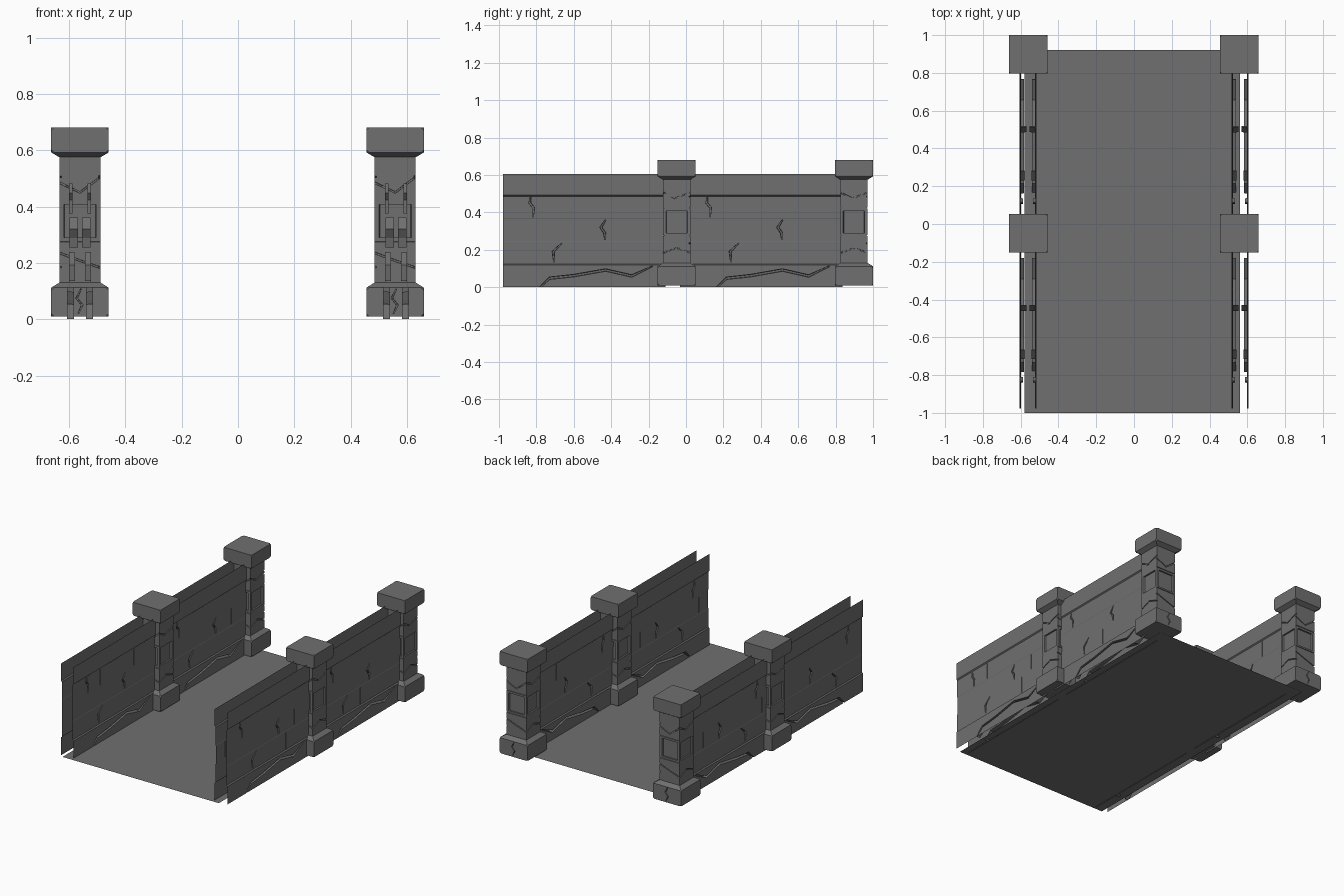
import bpy, bmesh, math
from mathutils import Vector

if "Cube" in bpy.data.objects:
    bpy.data.objects.remove(bpy.data.objects["Cube"])

stone = bpy.data.materials.new("dark_stone")
stone.diffuse_color = (.16, .16, .16, 1)
stone.use_nodes = True
stone.node_tree.nodes["Principled BSDF"].inputs["Base Color"].default_value = stone.diffuse_color


def finish(bm, name):
    bmesh.ops.recalc_face_normals(bm, faces=bm.faces[:])
    me = bpy.data.meshes.new(name)
    bm.to_mesh(me)
    bm.free()
    me.materials.append(stone)
    ob = bpy.data.objects.new(name, me)
    bpy.context.collection.objects.link(ob)
    return ob


def groove(bm, pts, w, d0, d1, place, inner=0.6, tip=0.4):
    """Closed ribbon prism along a polyline, used to carve cracks."""
    pts = [Vector(p) for p in pts]
    rings = []
    for i, p in enumerate(pts):
        t = (pts[min(i + 1, len(pts) - 1)] - pts[max(i - 1, 0)]).normalized()
        n = Vector((-t.y, t.x)) * w / 2
        if i in (0, len(pts) - 1):
            n *= tip
        quad = [(p + n, d0), (p - n, d0), (p - n * inner, d1), (p + n * inner, d1)]
        rings.append([bm.verts.new(place(q.x, q.y, d)) for q, d in quad])
    for a, b in zip(rings, rings[1:]):
        for k in range(4):
            bm.faces.new((a[k], a[(k + 1) % 4], b[(k + 1) % 4], b[k]))
    bm.faces.new(rings[0])
    bm.faces.new(rings[-1][::-1])


def carve(ob, cutter_bm):
    cutter = finish(cutter_bm, "crack_cutter")
    cutter.hide_render = True
    mod = ob.modifiers.new("cracks", 'BOOLEAN')
    mod.operation, mod.object, mod.solver = 'DIFFERENCE', cutter, 'EXACT'
    mod.use_self = True
    dg = bpy.context.evaluated_depsgraph_get()
    dg.update()
    me = bpy.data.meshes.new_from_object(ob.evaluated_get(dg))
    ob.modifiers.clear()
    ob.data = me
    bpy.data.objects.remove(cutter)


def copy(ob, name, loc):
    c = bpy.data.objects.new(name, ob.data)
    c.location = loc
    bpy.context.collection.objects.link(c)
    return c


# floor sheet
bm = bmesh.new()
bm.faces.new([bm.verts.new(p) for p in
              ((-.58, -1, .005), (.56, -1, .005), (.56, .92, .005), (-.58, .92, .005))])
finish(bm, "floor")

# wall bay: skirting, three brick courses and a top band, extruded along y
Y0, Y1, TOP = -.978, -.11, .605
half = [(.046, 0), (.046, .118), (.039, .124), (.039, .244), (.038, .246),
        (.038, .366), (.039, .368), (.039, .486), (.046, .492), (.046, TOP)]
profile = half + [(-x, z) for x, z in reversed(half)]
bm = bmesh.new()
ends = [[bm.verts.new((x, y, z)) for x, z in profile] for y in (Y0, Y1)]
n = len(profile)
for i in range(n):
    j = (i + 1) % n
    bm.faces.new((ends[0][i], ends[0][j], ends[1][j], ends[1][i]))
bm.faces.new(ends[0])
bm.faces.new(ends[1][::-1])
wall = finish(bm, "wall_right_front")

# wall cracks and fine vertical brick seams on both sides
bm = bmesh.new()
for s in (1, -1):
    def on_wall(u, v, d, s=s):
        return (s * d, u, v)
    groove(bm, [(-.832, .482), (-.835, .45), (-.815, .425), (-.818, .375)], .016, .06, .026, on_wall)
    groove(bm, [(-.43, .36), (-.455, .32), (-.435, .29), (-.432, .255)], .016, .06, .007, on_wall)
    groove(bm, [(-.665, .235), (-.71, .19), (-.705, .135)], .016, .06, .018, on_wall)
    groove(bm, [(-.79, -.01), (-.73, .048), (-.6, .062), (-.43, .092), (-.29, .06), (-.18, .112)],
           .016, .06, .021, on_wall)
    for z0, z1, ys in ((.375, .48, (-.69, -.34)), (.255, .358, (-.88, -.27)),
                       (.13, .238, (-.53, -.36))):
        for y in ys:
            groove(bm, [(y, z0), (y, z1)], .002, .06, .037, on_wall, tip=1)
carve(wall, bm)

# keep only the two thin side sheets: ends, top and underside stay open
bm = bmesh.new()
bm.from_mesh(wall.data)


def is_open(f):
    c = [v.co for v in f.verts]
    return (all(abs(p.y - Y0) < 1e-4 for p in c) or all(abs(p.y - Y1) < 1e-4 for p in c)
            or all(abs(p.z) < 1e-4 for p in c) or all(abs(p.z - TOP) < 1e-4 for p in c))


bmesh.ops.delete(bm, geom=[f for f in bm.faces if is_open(f)], context='FACES')
bm.to_mesh(wall.data)
bm.free()
wall.location = (.561, 0, 0)
PERIOD = .946
copy(wall, "wall_right_back", (.561, PERIOD, 0))
copy(wall, "wall_left_front", (-.561, 0, 0))
copy(wall, "wall_left_back", (-.561, PERIOD, 0))

# pillar: stacked square rings for base, shaft and cap
bm = bmesh.new()
levels = [(.102, .01), (.102, .112), (.073, .13), (.073, .575), (.102, .592), (.102, .68)]
rings = [[bm.verts.new((sx * h, sy * h, z)) for sx, sy in ((1, 1), (-1, 1), (-1, -1), (1, -1))]
         for h, z in levels]
for a, b in zip(rings, rings[1:]):
    for k in range(4):
        bm.faces.new((a[k], a[(k + 1) % 4], b[(k + 1) % 4], b[k]))
bm.faces.new(rings[0][::-1])
bm.faces.new(rings[-1])
# knocked-off corners on base and cap
bmesh.ops.bevel(bm, geom=rings[0] + rings[1] + rings[4] + rings[5], offset=.01, segments=1,
                affect='VERTICES', offset_type='OFFSET', profile=.5)
pillar = finish(bm, "pillar_right_front")

# pillar cracks, seams and recessed square panels
bm = bmesh.new()
for k in range(4):
    c, s = round(math.cos(k * math.pi / 2)), round(math.sin(k * math.pi / 2))

    def on_face(u, v, d, c=c, s=s):
        return (c * d - s * u, s * d + c * u, v)
    groove(bm, [(0, .29), (0, .408)], .124, .09, .062, on_face, inner=.88, tip=1)
    if k % 2:
        groove(bm, [(-.08, .488), (0, .45), (.08, .51)], .009, .09, .066, on_face, tip=1)
        groove(bm, [(-.08, .238), (0, .208), (.08, .18)], .009, .09, .066, on_face, tip=1)
        for z in (.277, .423):
            groove(bm, [(-.08, z), (.08, z)], .006, .09, .068, on_face, tip=1)
        groove(bm, [(.004, .108), (-.012, .075), (.008, .05), (-.006, .02)], .009, .12, .09, on_face)
    else:
        groove(bm, [(-.08, .51), (-.01, .476), (.08, .508)], .009, .09, .066, on_face, tip=1)
        groove(bm, [(-.08, .18), (0, .21), (.08, .182)], .009, .09, .066, on_face, tip=1)
carve(pillar, bm)
pillar.location = (.558, -.05, 0)
copy(pillar, "pillar_right_back", (.558, .898, 0))
copy(pillar, "pillar_left_front", (-.561, -.05, 0))
copy(pillar, "pillar_left_back", (-.561, .898, 0))
